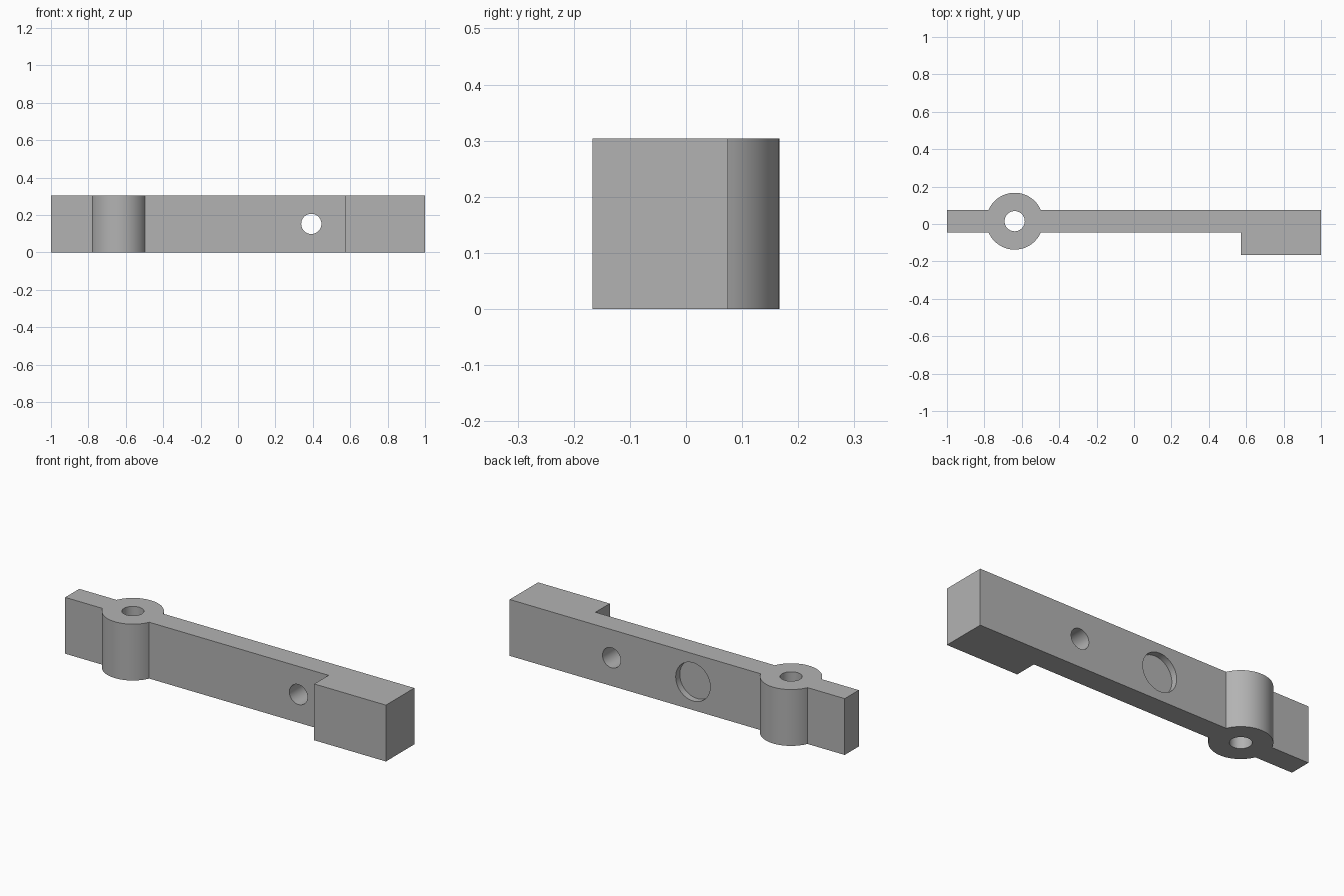
import bpy
import bmesh
from math import cos, sin, asin, pi, radians
from mathutils import Matrix, Vector

default = bpy.data.objects.get("Cube")
if default:
    bpy.data.objects.remove(default, do_unlink=True)

HEIGHT = 0.304
FRONT, BACK = -0.045, 0.075          # bar faces
BLOCK_X, BLOCK_Y = 0.572, -0.167     # end block corner
BOSS = Vector((-0.638, 0.015))
BOSS_R, HOLE_R = 0.152, 0.054
MID = HEIGHT / 2

grey = bpy.data.materials.new("plain grey")
grey.use_nodes = True
grey.diffuse_color = (0.45, 0.45, 0.45, 1)
grey.node_tree.nodes["Principled BSDF"].inputs["Base Color"].default_value = grey.diffuse_color


def make_object(name, bm):
    bmesh.ops.recalc_face_normals(bm, faces=bm.faces)
    mesh = bpy.data.meshes.new(name)
    bm.to_mesh(mesh)
    bm.free()
    mesh.materials.append(grey)
    obj = bpy.data.objects.new(name, mesh)
    bpy.context.collection.objects.link(obj)
    return obj


def boss_arc(start, end, steps=32):
    """Points on the boss outline between two angles."""
    angles = [start + (end - start) * i / steps for i in range(steps + 1)]
    return [(BOSS.x + BOSS_R * cos(a), BOSS.y + BOSS_R * sin(a)) for a in angles]


def drill(body, name, centre, radius, depth, axis):
    """Cut a round hole along the given axis."""
    bm = bmesh.new()
    turn = Vector((0, 0, 1)).rotation_difference(Vector(axis)).to_matrix().to_4x4()
    bmesh.ops.create_cone(bm, cap_ends=True, segments=64, radius1=radius, radius2=radius,
                          depth=depth, matrix=Matrix.Translation(centre) @ turn)
    cutter = make_object(name, bm)
    cutter.hide_render = True
    cut = body.modifiers.new(name, 'BOOLEAN')
    cut.operation = 'DIFFERENCE'
    cut.solver = 'EXACT'
    cut.object = cutter
    bpy.ops.object.modifier_apply(modifier=name)
    bpy.data.objects.remove(cutter, do_unlink=True)


# Arm outline: bar, round boss and end block, extruded upwards
meet = asin((BACK - BOSS.y) / BOSS_R)
outline = [(-1, FRONT)] + boss_arc(pi + meet, 2 * pi - meet)
outline += [(BLOCK_X, FRONT), (BLOCK_X, BLOCK_Y), (1, BLOCK_Y), (1, BACK)]
outline += boss_arc(meet, pi - meet) + [(-1, BACK)]
bm = bmesh.new()
base = bm.faces.new([bm.verts.new((x, y, 0)) for x, y in outline])
top = bmesh.ops.extrude_face_region(bm, geom=[base])
bmesh.ops.translate(bm, vec=(0, 0, HEIGHT),
                    verts=[g for g in top["geom"] if isinstance(g, bmesh.types.BMVert)])
arm = make_object("pivot_arm", bm)
bpy.context.view_layer.objects.active = arm
arm.select_set(True)

# Pivot bore, cross hole and shallow round pocket in the back
RECESS = 0.035
drill(arm, "pivot_bore", (BOSS.x, BOSS.y, MID), HOLE_R, 1, (0, 0, 1))
drill(arm, "cross_hole", (0.392, 0, MID), HOLE_R, 1, (0, 1, 0))
drill(arm, "back_pocket", (-0.094, BACK, MID), 0.103, 2 * RECESS, (0, 1, 0))

bpy.ops.object.shade_smooth_by_angle(angle=radians(30))
